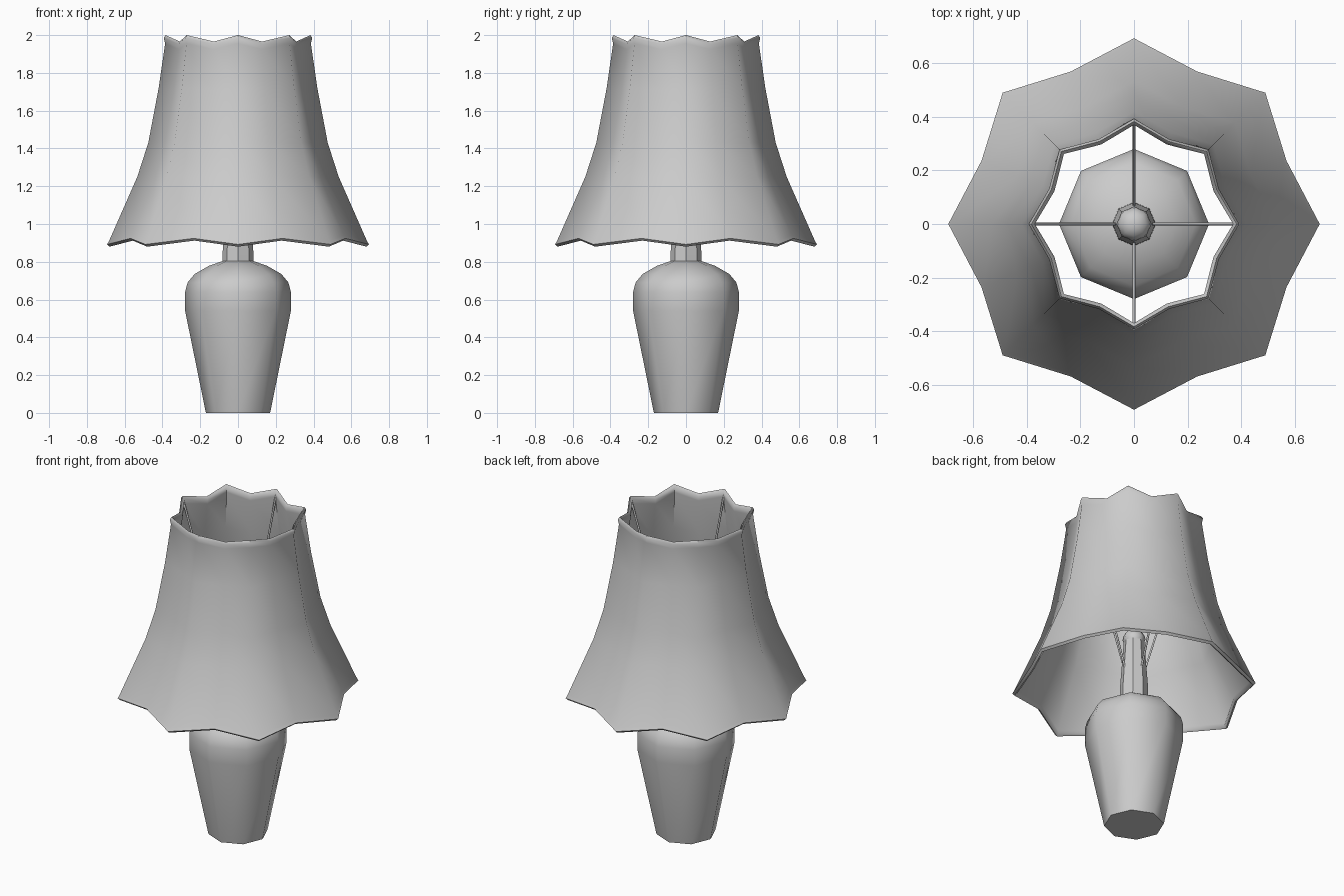
import bpy, bmesh, math
from mathutils import Vector

if "Cube" in bpy.data.objects:
    bpy.data.objects.remove(bpy.data.objects["Cube"])


def finish(name, bm, angle):
    bmesh.ops.recalc_face_normals(bm, faces=bm.faces)
    me = bpy.data.meshes.new(name)
    bm.to_mesh(me)
    bm.free()
    ob = bpy.data.objects.new(name, me)
    bpy.context.collection.objects.link(ob)
    bpy.ops.object.select_all(action='DESELECT')
    ob.select_set(True)
    bpy.context.view_layer.objects.active = ob
    bpy.ops.object.shade_smooth_by_angle(angle=math.radians(angle))
    return ob


def bridge(bm, a, b):
    n = len(a)
    for i in range(n):
        bm.faces.new((a[i], a[(i + 1) % n], b[(i + 1) % n], b[i]))


def lathe(name, profile, sides, angle=50):
    """Capped solid of revolution with a corner on the x axis."""
    bm = bmesh.new()
    rings = []
    for r, z in profile:
        rings.append([bm.verts.new((r * math.cos(2 * math.pi * i / sides),
                                    r * math.sin(2 * math.pi * i / sides), z))
                      for i in range(sides)])
    for a, b in zip(rings, rings[1:]):
        bridge(bm, a, b)
    bm.faces.new(rings[0])
    bm.faces.new(rings[-1])
    return finish(name, bm, angle)


def rod(name, p, q, radius):
    p, q = Vector(p), Vector(q)
    bm = bmesh.new()
    bmesh.ops.create_cone(bm, cap_ends=True, segments=6, radius1=radius,
                          radius2=radius, depth=(q - p).length)
    bm.transform((q - p).to_track_quat('Z', 'Y').to_matrix().to_4x4())
    bmesh.ops.translate(bm, verts=bm.verts, vec=(p + q) / 2)
    return finish(name, bm, 70)


# Vase-shaped base
lathe("base", [(0.17, 0), (0.28, 0.54), (0.28, 0.64), (0.267, 0.69),
               (0.23, 0.735), (0.155, 0.778), (0.07, 0.808)], 8)

# Tapered neck and the rounded socket cap on it
lathe("neck", [(0.082, 0.79), (0.08, 0.9), (0.058, 1.2)], 8, 40)
lathe("socket_cap", [(0.058, 1.19), (0.065, 1.21), (0.06, 1.235),
                     (0.045, 1.255), (0.02, 1.268)], 8)

# Fluted shade: eight corners with recessed points between them.
# Each row: corner radius, corner z, recessed radius, recessed z
rows = [
    (0.383, 2.000, 0.334, 1.966),
    (0.393, 1.985, 0.343, 1.953),
    (0.386, 1.955, 0.338, 1.925),
    (0.420, 1.720, 0.368, 1.710),
    (0.475, 1.430, 0.418, 1.430),
    (0.533, 1.250, 0.472, 1.250),
    (0.682, 0.912, 0.605, 0.940),
    (0.693, 0.892, 0.616, 0.924),
    (0.680, 0.880, 0.603, 0.912),
    (0.666, 0.890, 0.590, 0.922),
    (0.667, 0.912, 0.591, 0.940),
    (0.518, 1.250, 0.457, 1.250),
    (0.460, 1.430, 0.403, 1.430),
    (0.405, 1.720, 0.353, 1.710),
    (0.371, 1.955, 0.323, 1.925),
    (0.370, 1.985, 0.321, 1.953),
]
bm = bmesh.new()
rings = []
for rc, zc, rm, zm in rows:
    ring = []
    for i in range(16):
        r, z = (rm, zm) if i % 2 else (rc, zc)
        a = i * math.pi / 8
        ring.append(bm.verts.new((r * math.cos(a), r * math.sin(a), z)))
    rings.append(ring)
for k, ring in enumerate(rings):
    bridge(bm, ring, rings[(k + 1) % len(rings)])
finish("shade", bm, 60)

# Four struts holding the shade on the neck
for i in range(4):
    c, s = math.cos(i * math.pi / 2), math.sin(i * math.pi / 2)
    rod(f"strut_{i + 1}", (0.066 * c, 0.066 * s, 1.0),
        (0.375 * c, 0.375 * s, 1.96), 0.006)
